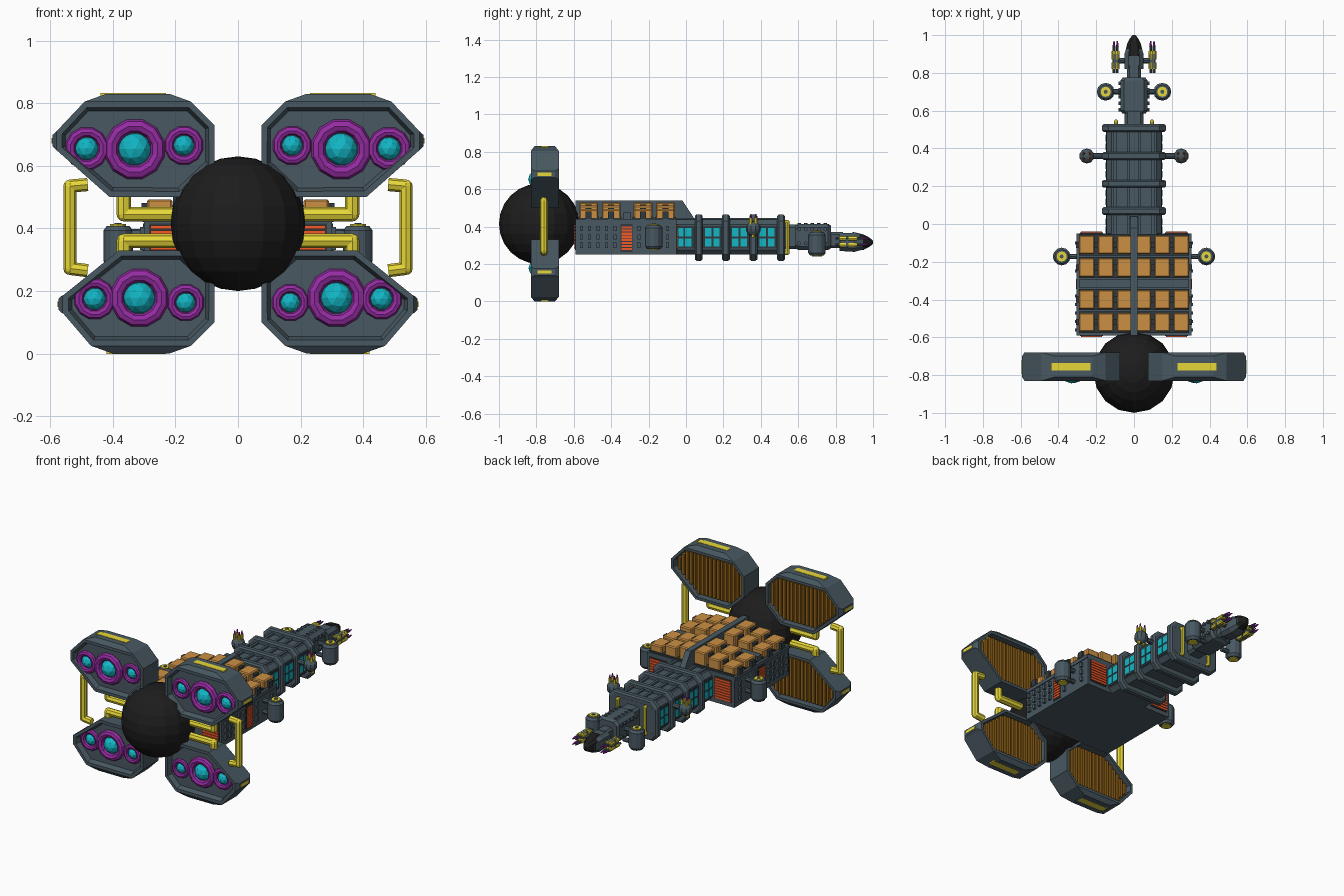
import bpy, bmesh, math
from mathutils import Matrix, Vector

if "Cube" in bpy.data.objects:
    bpy.data.objects.remove(bpy.data.objects["Cube"])

COL = dict(steel=(.065, .098, .12), dark=(.03, .042, .05), black=(.012, .012, .012),
           yellow=(.8, .68, .04), cyan=(.006, .47, .56), purple=(.3, .025, .36),
           crate=(.6, .28, .06), brown=(.3, .13, .01), orange=(.9, .1, .02))
MAT = {}
for k, c in COL.items():
    MAT[k] = bpy.data.materials.new(k)
    MAT[k].diffuse_color = (*c, 1)


def finish(bm, name, mat, mirror=True):
    bmesh.ops.recalc_face_normals(bm, faces=bm.faces[:])
    me = bpy.data.meshes.new(name)
    bm.to_mesh(me)
    bm.free()
    me.materials.append(MAT[mat])
    ob = bpy.data.objects.new(name, me)
    bpy.context.collection.objects.link(ob)
    if mirror:
        ob.modifiers.new("mirror", 'MIRROR').use_clip = False
        ob.modifiers["mirror"].use_mirror_merge = False
    return ob


def box(bm, x0, x1, y0, y1, z0, z1):
    m = Matrix.Translation(((x0+x1)/2, (y0+y1)/2, (z0+z1)/2)) @ Matrix.Diagonal((x1-x0, y1-y0, z1-z0, 1))
    bmesh.ops.create_cube(bm, size=1, matrix=m)


def cyl(bm, a, b, r, r2=None, n=8):
    a, b = Vector(a), Vector(b)
    d = b - a
    m = Matrix.Translation((a+b)/2) @ d.to_track_quat('Z', 'Y').to_matrix().to_4x4()
    bmesh.ops.create_cone(bm, cap_ends=True, segments=n, radius1=r, radius2=r if r2 is None else r2,
                          depth=d.length, matrix=m)


def ball(bm, c, r, u=12, v=8):
    bmesh.ops.create_uvsphere(bm, u_segments=u, v_segments=v, radius=r, matrix=Matrix.Translation(c))


def rings(bm, loops, closed=False):
    """Skin a list of equal-length point loops."""
    vs = [[bm.verts.new(p) for p in l] for l in loops]
    n = len(vs[0])
    for a, b in (zip(vs, vs[1:] + vs[:1]) if closed else zip(vs, vs[1:])):
        for i in range(n):
            bm.faces.new((a[i], a[(i+1) % n], b[(i+1) % n], b[i]))
    return [] if closed else [bm.faces.new(vs[0]), bm.faces.new(vs[-1])]


def loft(bm, sections):
    """Chamfered rectangles (y, half width, z0, z1, chamfer) along y."""
    L = []
    for y, w, a, b, c in sections:
        L.append([(x, y, z) for x, z in ((-w, a+c), (-w+c, a), (w-c, a), (w, a+c),
                                         (w, b-c), (w-c, b), (-w+c, b), (-w, b-c))])
    rings(bm, L)


def torus(bm, c, R, r, n=12, k=8):
    rings(bm, [[(c[0] + (R + r*math.cos(t))*math.cos(p), c[1] + r*math.sin(t), c[2] + (R + r*math.cos(t))*math.sin(p))
                for t in [2*math.pi*j/k for j in range(k)]] for p in [2*math.pi*(i+.5)/n for i in range(n)]], True)


def pipe(bm, pts, r):
    for a, b in zip(pts, pts[1:]):
        cyl(bm, a, b, r)
    for p in pts[1:-1]:
        ball(bm, p, r, 8, 6)


def zspan(prof, x):
    zs = [a[1] + (b[1]-a[1])*(x-a[0])/(b[0]-a[0]) for a, b in zip(prof, prof[1:]+prof[:1])
          if a[0] != b[0] and min(a[0], b[0]) <= x <= max(a[0], b[0])]
    return min(zs), max(zs)


# ---- engine pods: octagonal shells, thruster rings, slatted intakes
Y0, Y1 = -.83, -.68
UP = [(.15, .805), (.49, .805), (.58, .71), (.58, .65), (.41, .5), (.18, .5), (.075, .6), (.075, .73)]
LOW = [(.15, .025), (.47, .025), (.56, .13), (.56, .185), (.38, .33), (.175, .33), (.075, .24), (.075, .1)]
TH_UP = [(.33, .653, .098), (.483, .655, .07), (.173, .665, .063)]
TH_LOW = [(.315, .178, .095), (.458, .175, .067), (.167, .163, .06)]
for tag, prof, th, zc, zo in (("upper", UP, TH_UP, .805, .83), ("lower", LOW, TH_LOW, .025, 0)):
    bm = bmesh.new()
    f, b = rings(bm, [[(x, y, z) for x, z in prof] for y in (Y0, Y1)])
    bmesh.ops.recalc_face_normals(bm, faces=bm.faces[:])
    bmesh.ops.inset_region(bm, faces=[f], thickness=.02, depth=0)
    bmesh.ops.inset_region(bm, faces=[f], thickness=.012, depth=-.03)
    bmesh.ops.inset_region(bm, faces=[b], thickness=.018, depth=0)
    bmesh.ops.inset_region(bm, faces=[b], thickness=.003, depth=-.04)
    # tapered end caps
    s = prof[1][0]
    rings(bm, [[(.15, Y0, zc), (s, Y0, zc), (s, Y1, zc), (.15, Y1, zc)],
               [(.22, Y0+.02, zo), (s-.07, Y0+.02, zo), (s-.07, Y1-.02, zo), (.22, Y1-.02, zo)]])
    xs, zm = prof[2][0], (prof[2][1]+prof[3][1])/2
    rings(bm, [[(xs, y, zm+z) for y, z in ((Y0, -.03), (Y1, -.03), (Y1, .03), (Y0, .03))],
               [(xs+.013, y, zm+z) for y, z in ((Y0+.02, -.018), (Y1-.02, -.018), (Y1-.02, .018), (Y0+.02, .018))]])
    finish(bm, tag + "_engine_pod", "steel")
    bm = bmesh.new()
    e = .002 if tag == "upper" else -.0005
    box(bm, .23, s-.05, -.775, -.735, min(zo+e, zc), max(zo+e, zc))
    box(bm, xs, xs+.016, -.795, -.72, zm-.009, zm+.009)
    finish(bm, tag + "_pod_light_strips", "yellow")
    br, bc, bs = bmesh.new(), bmesh.new(), bmesh.new()
    for x, z, R in th:
        torus(br, (x, -.805, z), R*.77, R*.23)
        bmesh.ops.create_icosphere(bc, subdivisions=2, radius=R*.55, matrix=Matrix.Translation((x, -.79, z)))
    finish(br, tag + "_thruster_rings", "purple")
    finish(bc, tag + "_thruster_cores", "cyan")
    x0, x1, n = .1, xs-.025, 17
    for i in range(n):
        a, w = x0+(x1-x0)*i/n, (x1-x0)/n
        lo, hi = zspan(prof, a+w/2)
        box(bs, a, a+w*.62, -.73, -.697, lo+.03, hi-.03)
    finish(bs, tag + "_intake_slats", "brown")

# ---- reactor sphere and coolant pipes
bm = bmesh.new()
ball(bm, (0, -.785, .415), .215, 16, 12)
finish(bm, "reactor_sphere", "black", False)
bm = bmesh.new()
pipe(bm, [(.48, -.76, .54), (.537, -.76, .535), (.537, -.76, .272), (.48, -.76, .265)], .021)
pipe(bm, [(.1, -.76, .445), (.365, -.76, .445), (.365, -.76, .53)], .023)
pipe(bm, [(.1, -.76, .36), (.365, -.76, .36), (.365, -.76, .29)], .023)
finish(bm, "coolant_pipes", "yellow")

# ---- cargo hull with spine, girders and side studs
bm = bmesh.new()
box(bm, -.3, .3, -.59, -.05, .25, .435)
box(bm, -.305, .305, -.59, -.05, .42, .442)
rings(bm, [[(x, y, z) for y, z in ((-.59, .43), (.04, .43), (.04, .45), (-.02, .54), (-.59, .54))] for x in (-.018, .018)])
box(bm, -.29, .29, -.335, -.295, .44, .475)
finish(bm, "cargo_hull", "steel", False)
bm = bmesh.new()
for y in (-.56, -.515, -.47, -.425, -.38, -.25, -.1):
    for z in (.3, .345, .39):
        box(bm, .295, .313, y-.008, y+.008, z-.014, z+.014)
finish(bm, "hull_studs", "steel")
COLS, ROWS = ((.05, .53), (.15, .512), (.25, .493)), (-.11, -.23, -.4, -.52)
bm, bk = bmesh.new(), bmesh.new()
for y in ROWS:
    for x, t in COLS:
        box(bm, x-.041, x+.041, y-.05, y+.05, .44, t)
        box(bk, x+.036, x+.058, y-.016, y+.016, .44, t-.012)
    box(bk, .02, .29, y-.056, y+.056, .44, .452)
bmesh.ops.bevel(bm, geom=bm.edges[:], offset=.006, segments=1, affect='EDGES')
finish(bm, "cargo_crates", "crate")
finish(bk, "crate_clamps", "dark")
# heat radiators on hull rear, sides and front
bm, bk = bmesh.new(), bmesh.new()
box(bk, .165, .285, -.06, -.046, .275, .415)
box(bk, .29, .303, -.35, -.285, .265, .415)
box(bk, .165, .285, -.594, -.58, .275, .415)
for i in range(8):
    z = .282+i*.0165
    box(bm, .17, .28, -.06, -.041, z, z+.012)
    box(bm, .29, .308, -.345, -.29, z-.008, z+.004)
    box(bm, .17, .28, -.599, -.58, z, z+.012)
finish(bk, "radiator_frames", "dark")
finish(bm, "radiator_fins", "orange")

# ---- habitation neck with ribs and windows
bm = bmesh.new()
loft(bm, [(-.06, .145, .25, .437, .025), (.53, .145, .25, .437, .025)])
for x in (-.1, -.03, .03, .1):
    box(bm, x-.008, x+.008, -.05, .52, .43, .446)
finish(bm, "neck_hull", "steel", False)
RIBS = (.068, .213, .36, .508)
bm = bmesh.new()
for y in RIBS:
    loft(bm, [(y-.021, .16, .225, .457, .035), (y-.012, .17, .217, .466, .035),
              (y+.012, .17, .217, .466, .035), (y+.021, .16, .225, .457, .035)])
finish(bm, "neck_ribs", "steel", False)
bm, bk = bmesh.new(), bmesh.new()
for y in (-.03, .012) + tuple(r+d for r in RIBS[:3] for d in (.05, .095)):
    for z in (.315, .37):
        box(bm, .14, .152, y-.017, y+.017, z-.022, z+.022)
box(bk, .14, .149, -.05, .5, .282, .402)
finish(bm, "neck_windows", "cyan")
finish(bk, "window_band", "dark")

# ---- forward section, nose and tip
bm = bmesh.new()
loft(bm, [(.52, .05, .28, .41, .015), (.6, .05, .28, .41, .015)])
loft(bm, [(.585, .062, .285, .405, .02), (.6, .072, .275, .415, .02), (.76, .072, .275, .415, .02), (.775, .06, .285, .405, .02)])
loft(bm, [(.77, .036, .285, .37, .012), (.84, .036, .285, .37, .012)])
loft(bm, [(.82, .05, .27, .367, .02), (.9, .05, .265, .367, .02), (.955, .036, .28, .35, .015)])
for i in range(5):
    y = .605+i*.035
    for s in (-1, 1):
        cyl(bm, (s*.06, y, .385), (s*.083, y, .385), .011, n=6)
        cyl(bm, (s*.06, y, .31), (s*.083, y, .31), .011, n=6)
        cyl(bm, (s*.035, y, .41), (s*.035, y, .42), .01, n=6)
finish(bm, "forward_section", "steel", False)
bm = bmesh.new()
loft(bm, [(.89, .04, .278, .372, .018), (.95, .038, .276, .358, .018), (.98, .024, .292, .342, .012), (1, .008, .308, .325, .003)])
finish(bm, "nose_tip", "black", False)
bm = bmesh.new()
pipe(bm, [(.095, .5, .425), (.095, .543, .425), (.095, .543, .26), (.095, .5, .26)], .011)
finish(bm, "neck_loops", "yellow")

# ---- nose guns
bm, by, bp = bmesh.new(), bmesh.new(), bmesh.new()
cyl(bm, (.03, .865, .32), (.1, .865, .32), .014)
box(bm, .082, .112, .825, .9, .292, .348)
for z in (.303, .337):
    for x in (.088, .106):
        cyl(by, (x, .82, z), (x, .855, z), .0125)
        cyl(by, (x, .87, z), (x, .915, z), .0125)
        cyl(bm, (x, .8, z), (x, .94, z), .007)
        cyl(bp, (x, .94, z), (x, .97, z), .0075, .003)
finish(bm, "nose_gun_mounts", "steel")
finish(by, "nose_gun_sleeves", "yellow")
finish(bp, "nose_gun_tips", "purple")

# ---- side tanks on arms
bm, by = bmesh.new(), bmesh.new()
for x, y, z0, z1, xi in ((.383, -.172, .28, .408, .29), (.15, .7, .245, .37, .06)):
    cyl(bm, (x, y, z0), (x, y, z0+.015), .036, .047, 12)
    cyl(bm, (x, y, z0+.015), (x, y, z1-.015), .047, n=12)
    cyl(bm, (x, y, z1-.015), (x, y, z1), .047, .036, 12)
    for dz in (.04, -.03):
        cyl(bm, (xi, y, (z0+z1)/2+dz), (x, y, (z0+z1)/2+dz), .014)
    cyl(by, (x, y, z0-.004), (x, y, z1+.006), .027, n=10)
    cyl(bm, (x, y, z1), (x, y, z1+.009), .011, n=8)
finish(bm, "side_tanks", "steel")
finish(by, "tank_caps", "yellow")

# ---- ball turrets
bm, by, bp = bmesh.new(), bmesh.new(), bmesh.new()
ball(bm, (.25, .36, .388), .04, 10, 8)
cyl(bm, (.15, .36, .388), (.25, .36, .388), .015)
for x in (.234, .266):
    for y in (.347, .373):
        cyl(by, (x, y, .405), (x, y, .447), .009)
        cyl(bp, (x, y, .447), (x, y, .468), .006, .003)
    cyl(by, (x, .36, .342), (x, .36, .37), .01)
finish(bm, "ball_turrets", "steel")
finish(by, "turret_barrels", "yellow")
finish(bp, "turret_tips", "purple")

for m in bpy.data.materials:
    if m.users and not m.is_grease_pencil:
        m.use_nodes = True
        m.node_tree.nodes["Principled BSDF"].inputs["Base Color"].default_value = m.diffuse_color
